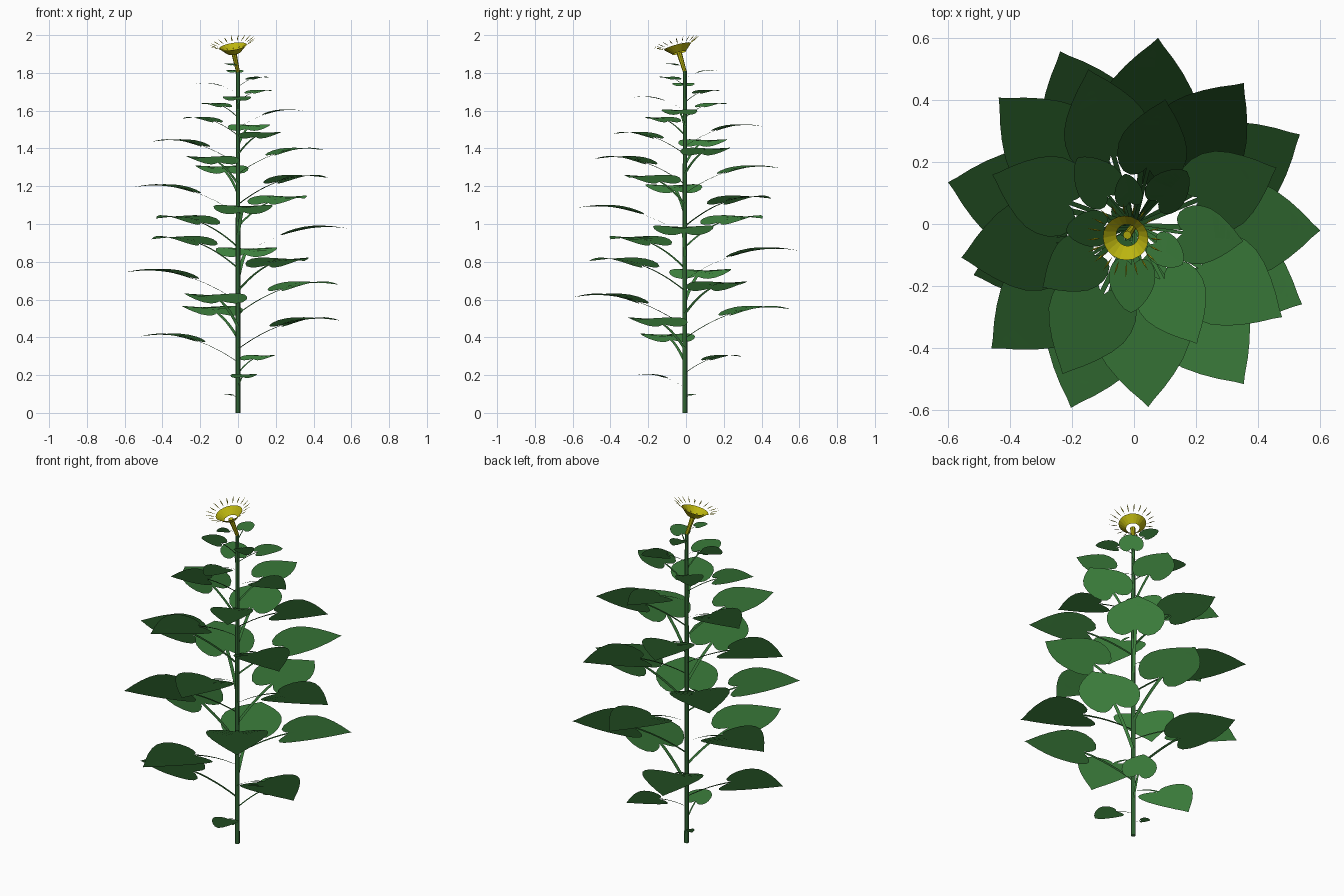
import bpy, bmesh, math
from mathutils import Vector

if "Cube" in bpy.data.objects:
    bpy.data.objects.remove(bpy.data.objects["Cube"])

BASE = Vector((0, -0.006, 0))


def material(name, rgb):
    m = bpy.data.materials.new(name)
    m.diffuse_color = (*rgb, 1)
    m.use_nodes = True
    m.node_tree.nodes["Principled BSDF"].inputs["Base Color"].default_value = m.diffuse_color
    return m


GREEN = material("leaf_green", (0.045, 0.21, 0.045))
STEM = material("stem_green", (0.05, 0.21, 0.055))
YELLOW = material("flower_yellow", (0.50, 0.46, 0.005))


def make(name, verts, faces, mat, normal=None):
    me = bpy.data.meshes.new(name)
    me.from_pydata([tuple(v) for v in verts], [], faces)
    bm = bmesh.new()
    bm.from_mesh(me)
    bmesh.ops.remove_doubles(bm, verts=bm.verts, dist=1e-5)
    bmesh.ops.recalc_face_normals(bm, faces=bm.faces)
    bm.to_mesh(me)
    bm.free()
    if normal is not None:   # leaves are shaded as one surface facing outward
        me.normals_split_custom_set_from_vertices([tuple(normal)] * len(me.vertices))
    me.materials.append(mat)
    ob = bpy.data.objects.new(name, me)
    bpy.context.collection.objects.link(ob)
    return ob


def tube(name, rings, sides, mat, caps=True):
    """Skin of circles; each ring is (centre, axis, radius)."""
    verts, faces = [], []
    for c, axis, r in rings:
        axis = axis.normalized()
        u = Vector((0, 1, 0)).cross(axis).normalized()
        v = axis.cross(u)
        for k in range(sides):
            a = math.tau * k / sides
            verts.append(c + r * (u * math.cos(a) + v * math.sin(a)))
    for i in range(len(rings) - 1):
        for k in range(sides):
            a, b = i * sides + k, i * sides + (k + 1) % sides
            faces.append((a, b, b + sides, a + sides))
    if caps:
        faces.append(tuple(range(sides)))
        faces.append(tuple(range((len(rings) - 1) * sides, len(rings) * sides)))
    return make(name, verts, faces, mat)


# Heart-shaped half outline (along, across), as fractions of the leaf reach
OUTLINE = [(.46, .015), (.42, .035), (.39, .075), (.375, .12), (.39, .18), (.44, .23),
           (.51, .26), (.59, .267), (.67, .252), (.75, .212), (.83, .155),
           (.90, .095), (.96, .035), (1.0, 0)]


def leaf(name, angle, reach, height):
    """Flat ribbon stalk widening into an arched heart-shaped blade."""
    d = Vector((math.cos(angle), math.sin(angle), 0))
    s = Vector((-d.y, d.x, 0))
    drop = 0.27 * reach
    blunt = max(0, min(1, (0.36 - reach) / 0.1))   # small leaves end rounder

    def pt(t, w):
        z = height + 0.004 - drop * (1 - t / 0.8) ** 2 + 0.5 * (w * reach) ** 2
        return BASE + d * (t * reach) + s * (w * reach) + Vector((0, 0, z))

    def shape(t, w):
        if t > .6:
            oval = .267 * math.sqrt(max(0, 1 - ((t - .6) / .4) ** 2))
            w += (oval - w) * blunt * .6
        return t, w

    half = [shape(t, w) for t, w in OUTLINE]
    verts, faces = [], []

    def face(*pts):
        n = len(verts)
        verts.extend(pts)
        faces.append(tuple(range(n, n + len(pts))))

    # stalk
    N = 6
    for i in range(N):
        a, b = .46 * i / N, .46 * (i + 1) / N
        face(pt(a, -.015), pt(b, -.015), pt(b, .015), pt(a, .015))
    # blade, mirrored about the midrib
    last = len(half) - 1
    rib = [.46 + .54 * (i / last) ** 1.3 for i in range(last + 1)]
    for side in (1, -1):
        for i in range(last):
            (t0, w0), (t1, w1) = half[i], half[i + 1]
            ring = [pt(rib[i], 0), pt(t0, side * w0), pt(t1, side * w1)]
            if i < last - 1:
                ring.append(pt(rib[i + 1], 0))
            face(*(ring if side > 0 else ring[::-1]))
    return make(name, verts, faces, GREEN, (d - Vector((0, 0, .3))).normalized())


# Leaves climbing the stem, each turned 138 degrees from the last
REACH = [.09, .26, .35, .54, .597, .61, .62, .61, .615, .62, .61, .605, .60, .60, .585, .58, .565,
         .56, .525, .53, .495, .485, .43, .42, .355, .355, .285, .28, .245, .22, .20, .17, .12]
HEIGHT = [.095, .20, .30, .41, .495, .555, .62, .685, .75, .81, .865, .925, .98, 1.035, 1.09, 1.14,
          1.20, 1.25, 1.30, 1.35, 1.395, 1.44, 1.48, 1.52, 1.56, 1.60, 1.635, 1.67, 1.705, 1.742,
          1.775, 1.81, 1.845]
for i, (r, h) in enumerate(zip(REACH, HEIGHT)):
    leaf(f"leaf_{i + 1:02d}", math.radians(143.2 + 137.95 * i), r, h)

# Stem
UP = Vector((0, 0, 1))
tube("stem", [(BASE, UP, .013), (BASE + UP * 1.0, UP, .012), (BASE + UP * 1.81, UP, .010)], 8, STEM)

# Flower stalk, leaning forward and to the side
axis = Vector((-.15, -.25, .95)).normalized()
rim = Vector((-.027, -.045, 1.940))
foot = rim - axis * .036
tube("flower_stalk", [(BASE + UP * 1.805, axis, .010), (foot, axis, .014)], 8, YELLOW)

# Open funnel-shaped flower head
tube("flower_cup", [(foot, axis, .036), (rim, axis, .074)], 20, YELLOW, caps=False)

# Ring of thin pointed ray petals
u = Vector((0, 1, 0)).cross(axis).normalized()
v = axis.cross(u)
verts, faces = [], []
RAYS = 20
for k in range(RAYS):
    a = math.tau * k / RAYS
    out = u * math.cos(a) + v * math.sin(a)
    side = axis.cross(out)
    root = rim + out * .078 + axis * .004
    mid = rim + out * .100 + axis * .014
    n = len(verts)
    verts += [root, mid + side * .003, mid - side * .003, mid + axis * .003,
              rim + out * .126 + axis * .028]
    faces += [(n, n + 1, n + 3), (n, n + 3, n + 2), (n, n + 2, n + 1),
              (n + 4, n + 3, n + 1), (n + 4, n + 2, n + 3), (n + 4, n + 1, n + 2)]
make("ray_petals", verts, faces, YELLOW)
